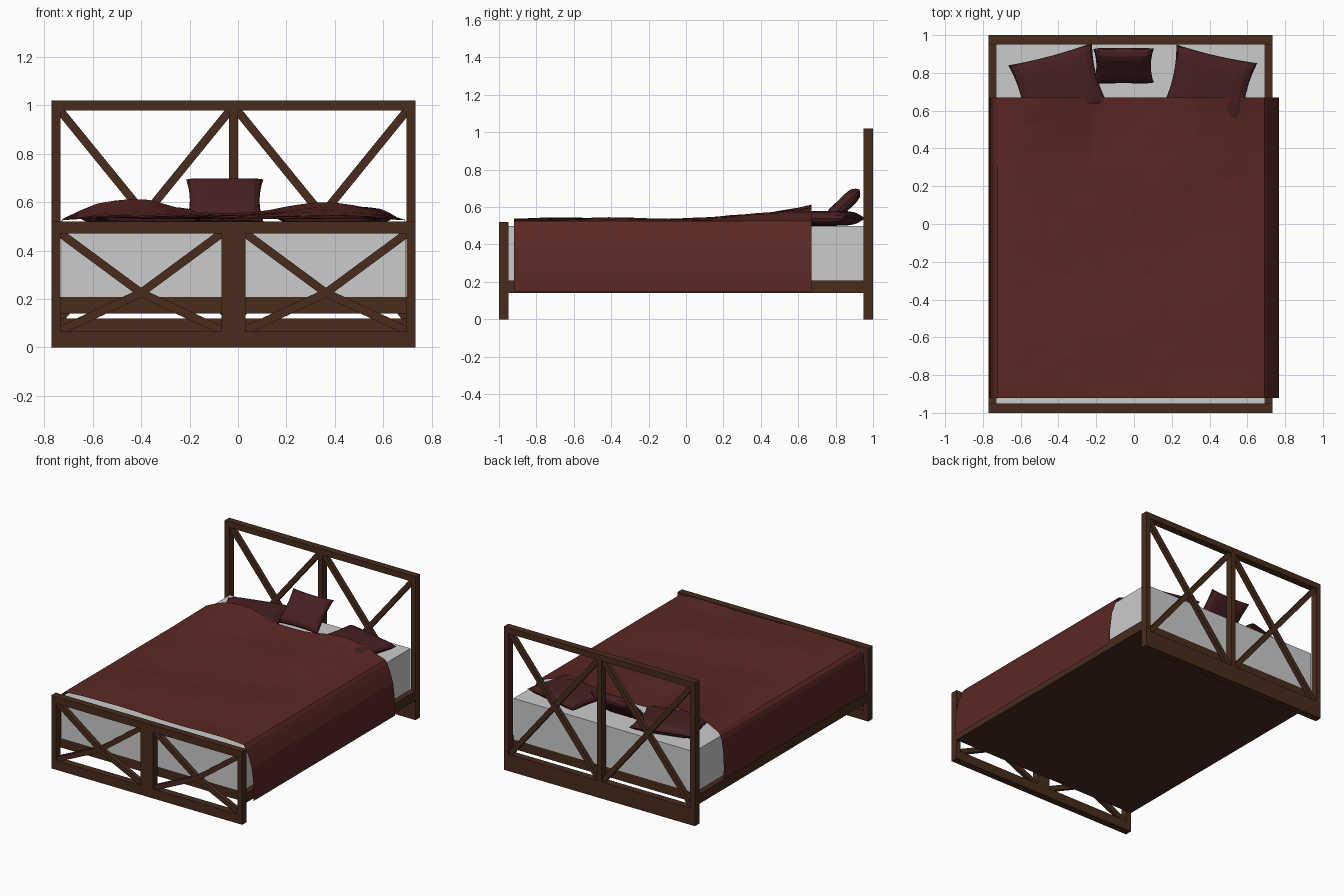
import bpy, bmesh, math, random
from mathutils import Matrix, Vector

if "Cube" in bpy.data.objects:
    bpy.data.objects.remove(bpy.data.objects["Cube"])

random.seed(4)


def material(name, rgb):
    m = bpy.data.materials.new(name)
    m.diffuse_color = (*rgb, 1)
    m.use_nodes = True
    m.node_tree.nodes["Principled BSDF"].inputs["Base Color"].default_value = m.diffuse_color
    return m


WOOD = material("dark_wood", (0.065, 0.025, 0.012))
RED = material("red_fabric", (0.105, 0.021, 0.017))
PLUM = material("plum_fabric", (0.062, 0.014, 0.015))


def finish(name, bm, mat=None):
    bmesh.ops.recalc_face_normals(bm, faces=bm.faces)
    me = bpy.data.meshes.new(name)
    bm.to_mesh(me)
    bm.free()
    ob = bpy.data.objects.new(name, me)
    bpy.context.collection.objects.link(ob)
    if mat:
        me.materials.append(mat)
    return ob


def box(name, x, y, z, mat=WOOD):
    bm = bmesh.new()
    size = [b - a for a, b in (x, y, z)]
    mid = [(a + b) / 2 for a, b in (x, y, z)]
    bmesh.ops.create_cube(bm, size=1, matrix=Matrix.Translation(mid) @ Matrix.Diagonal((*size, 1)))
    return finish(name, bm, mat)


def brace(name, p, q, y, width=0.034, depth=0.03):
    """Diagonal bar between two (x, z) points."""
    dx, dz = q[0] - p[0], q[1] - p[1]
    mat = (Matrix.Translation(((p[0] + q[0]) / 2, y, (p[1] + q[1]) / 2))
           @ Matrix.Rotation(-math.atan2(dz, dx), 4, 'Y')
           @ Matrix.Diagonal((math.hypot(dx, dz), depth, width, 1)))
    bm = bmesh.new()
    bmesh.ops.create_cube(bm, size=1, matrix=mat)
    finish(name, bm, WOOD)


XL, XR, P = -0.77, 0.733, 0.037
CX = (XL + XR) / 2

# Headboard and footboard: posts, rails, centre post
for name, y, top, rail, low, half in (("head", (0.95, 1.0), 1.02, 0.042, 0.12, 0.018),
                                      ("foot", (-1.0, -0.95), 0.52, 0.05, 0.066, 0.05)):
    box(name + "_post_left", (XL, XL + P), y, (0, top))
    box(name + "_post_right", (XR - P, XR), y, (0, top))
    box(name + "_top_rail", (XL + P, XR - P), y, (top - rail, top))
    box(name + "_bottom_rail", (XL + P, XR - P), y, (0, low))
    box(name + "_centre_post", (CX - half, CX + half), y, (low, top - rail))

# Crossed braces, mirrored about the centre post
for s, side in ((-1, "left"), (1, "right")):
    outer, inner = CX + s * 0.714, CX + s * 0.018
    brace("head_brace_a_" + side, (outer, 0.975), (inner, 0.12), 0.975)
    brace("head_brace_b_" + side, (inner, 0.975), (outer, 0.12), 0.973)
    inner = CX + s * 0.05
    mid = CX + s * 0.382
    for i, (x, z) in enumerate(((outer, 0.47), (inner, 0.47), (outer, 0.07), (inner, 0.07))):
        brace(f"foot_brace_{i}_{side}", (x, z), (mid, 0.225), -0.975 + 0.001 * i)

# Bed base and mattress
box("bed_base", (XL, XR), (-0.95, 0.95), (0.14, 0.207))
box("mattress", (-0.73, 0.693), (-0.95, 0.95), (0.207, 0.5), None)


# Blanket: draped sheet that rises over the pillows at the head end
def top_height(x, y):
    head = max(0, min(1, (y - 0.1) / 0.57)) ** 1.3
    bumps = (0.066 * math.exp(-(abs(x + 0.5) / 0.24) ** 3)
             + 0.055 * math.exp(-(abs(x - 0.4) / 0.26) ** 3) + 0.012)
    edge = max(0, 1 - (abs(x + 0.02) / 0.72) ** 6)
    ripple = 0.004 * math.sin(5 * x + 3 * y) + 0.004 * math.sin(9 * y - 2 * x)
    return 0.524 + edge * (head * bumps + 0.014 + ripple + random.uniform(-0.002, 0.002))


def blanket_row(y):
    left = [(-0.765, 0.2), (-0.767, 0.3), (-0.762, 0.4), (-0.75, 0.48), (-0.74, 0.51)]
    right = [(0.705, 0.505), (0.725, 0.46), (0.752, 0.38), (0.768, 0.25), (0.767, 0.148)]
    xs = [-0.722 + 1.412 * i / 20 for i in range(21)]
    return left + [(x, top_height(x, y)) for x in xs] + right


bm = bmesh.new()
rows = []
for j in range(23):
    y = -0.92 + 1.59 * j / 22
    rows.append([bm.verts.new((x, y, z)) for x, z in blanket_row(y)])
for a, b in zip(rows, rows[1:]):
    for i in range(len(a) - 1):
        bm.faces.new((a[i], a[i + 1], b[i + 1], b[i]))
finish("blanket", bm, RED)


# Pillows: two grids puffed apart, with pulled-in sides
def pillow(name, size, loc, rot, n=10):
    w, d, h = (s / 2 for s in size)
    bm = bmesh.new()
    for s in (-1, 1):
        grid = []
        for j in range(n + 1):
            v = math.sin((j / n - 0.5) * math.pi)
            row = []
            for i in range(n + 1):
                u = math.sin((i / n - 0.5) * math.pi)
                puff = ((1 - u ** 6) * (1 - v ** 6)) ** 0.6
                x = w * u * (1 - 0.10 * (1 - v * v) * u * u)
                y = d * v * (1 - 0.06 * (1 - u * u) * v * v)
                row.append(bm.verts.new((x, y, s * h * puff)))
            grid.append(row)
        for a, b in zip(grid, grid[1:]):
            for i in range(n):
                bm.faces.new((a[i], a[i + 1], b[i + 1], b[i]))
    bmesh.ops.remove_doubles(bm, verts=bm.verts, dist=0.0005)
    ob = finish(name, bm, PLUM)
    ob.location = loc
    ob.rotation_euler = [math.radians(a) for a in rot]


pillow("pillow_left", (0.46, 0.34, 0.08), (-0.4, 0.735, 0.54), (0, 0, 15))
pillow("pillow_right", (0.44, 0.34, 0.08), (0.4, 0.735, 0.54), (0, 0, -13))
pillow("small_cushion", (0.32, 0.25, 0.075), (-0.055, 0.838, 0.607), (44, 0, 0))
